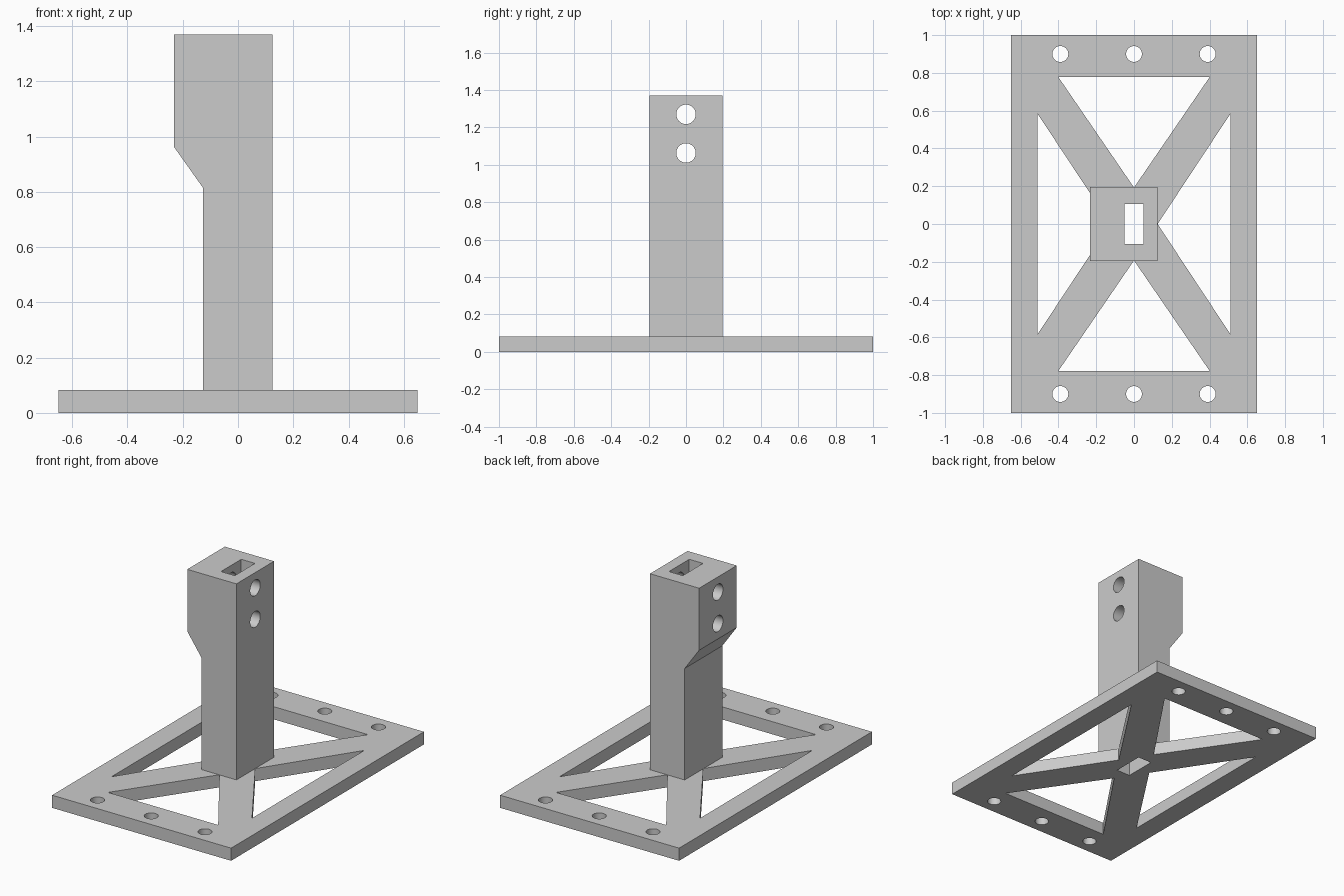
import bpy, bmesh, math
from mathutils import Matrix, Vector

cube = bpy.data.objects.get("Cube")
if cube:
    bpy.data.objects.remove(cube)

grey = bpy.data.materials.new("light grey")
grey.use_nodes = True
grey.diffuse_color = (0.6, 0.6, 0.6, 1)
grey.node_tree.nodes["Principled BSDF"].inputs["Base Color"].default_value = (0.6, 0.6, 0.6, 1)

PLATE_H = 0.083
POST_TOP = 1.37
UP = Matrix.Identity(4)
# Maps profile (a, b, c) to (x=a, z=b, y=-c)
UPRIGHT = Matrix.Rotation(math.pi / 2, 4, 'X')
# Maps profile (a, b, c) to (y=a, z=b, x=c)
SIDEWAYS = Matrix(((0, 0, 1, 0), (1, 0, 0, 0), (0, 1, 0, 0), (0, 0, 0, 1)))


def prism(name, outline, low, high, turn=UP):
    """Extrude a flat outline between two levels, then turn it."""
    bm = bmesh.new()
    face = bm.faces.new([bm.verts.new((a, b, low)) for a, b in outline])
    top = bmesh.ops.extrude_face_region(bm, geom=[face])["geom"]
    moved = [v for v in top if isinstance(v, bmesh.types.BMVert)]
    bmesh.ops.translate(bm, verts=moved, vec=Vector((0, 0, high - low)))
    bm.transform(turn)
    bmesh.ops.recalc_face_normals(bm, faces=bm.faces)
    mesh = bpy.data.meshes.new(name)
    bm.to_mesh(mesh)
    bm.free()
    mesh.materials.append(grey)
    obj = bpy.data.objects.new(name, mesh)
    bpy.context.collection.objects.link(obj)
    return obj


def rectangle(w, d):
    return [(-w, -d), (w, -d), (w, d), (-w, d)]


def circle(cx, cy, r, n=48):
    return [(cx + r * math.cos(2 * math.pi * i / n),
             cy + r * math.sin(2 * math.pi * i / n)) for i in range(n)]


def carve(obj, cutters):
    """Subtract the cutters, keep the finished mesh and drop the cutters."""
    for cutter in cutters:
        cutter.hide_render = True
        mod = obj.modifiers.new("cut", 'BOOLEAN')
        mod.operation = 'DIFFERENCE'
        mod.solver = 'EXACT'
        mod.object = cutter
    bpy.context.view_layer.update()
    graph = bpy.context.evaluated_depsgraph_get()
    mesh = bpy.data.meshes.new_from_object(obj.evaluated_get(graph))
    obj.modifiers.clear()
    obj.data = mesh
    for cutter in cutters:
        bpy.data.objects.remove(cutter)
    # Smooth bores, crisp edges
    bpy.ops.object.select_all(action='DESELECT')
    obj.select_set(True)
    bpy.context.view_layer.objects.active = obj
    bpy.ops.object.shade_smooth_by_angle(angle=math.radians(30))


def slot():
    return prism("slot_cutter", rectangle(0.05, 0.105), -0.1, POST_TOP + 0.1)


# Base frame: four triangular windows leave a border and diagonal braces
base = prism("base_frame", rectangle(0.65, 1.0), 0, PLATE_H)
cuts = [slot()]
for s in (-1, 1):
    windows = ([(-0.4, s * 0.777), (0.4, s * 0.777), (0, s * 0.193)],
               [(s * 0.51, -0.583), (s * 0.51, 0.583), (s * 0.125, 0)])
    cuts += [prism("window_cutter", w, -0.1, 0.2) for w in windows]
    # Row of mounting holes along each short end
    cuts += [prism("bolt_cutter", circle(x, s * 0.9, 0.042), -0.1, 0.2)
             for x in (-0.39, 0, 0.39)]
carve(base, cuts)

# Post with a wider head overhanging on the right
side = [(-0.127, PLATE_H), (0.125, PLATE_H), (0.125, POST_TOP),
        (-0.232, POST_TOP), (-0.232, 0.963), (-0.127, 0.815)]
post = prism("post", side, -0.195, 0.195, UPRIGHT)
# Lengthwise slot and two cross bores
carve(post, [slot()] + [prism("bore_cutter", circle(0, z, 0.052), -0.4, 0.4, SIDEWAYS)
                        for z in (1.063, 1.27)])
